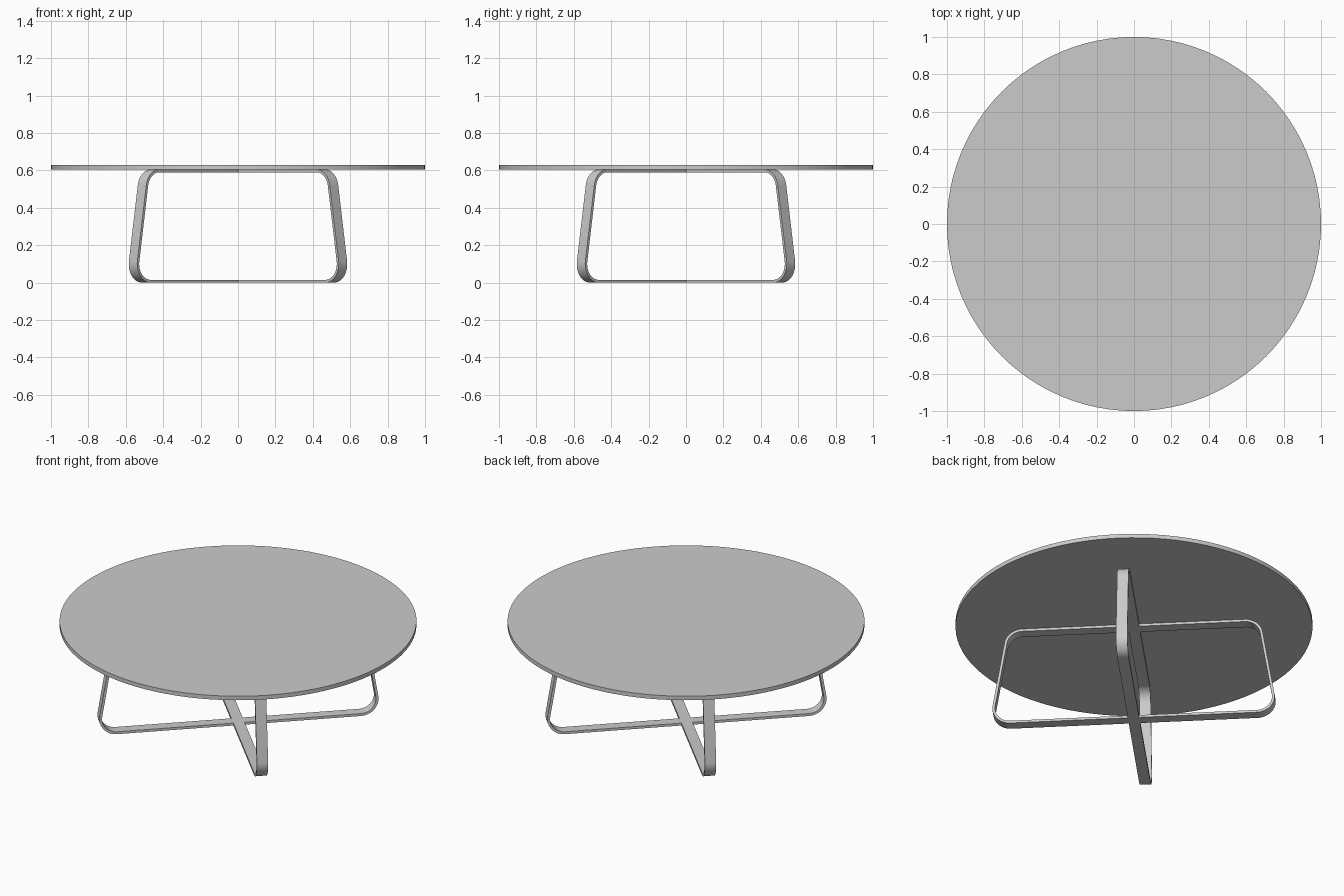
import bpy, bmesh
from math import pi, cos, sin, atan2, tan, radians
from mathutils import Matrix

cube = bpy.data.objects.get("Cube")
if cube:
    bpy.data.objects.remove(cube, do_unlink=True)

UNDERSIDE, TOP = 0.605, 0.63
BAND_WIDTH, BAND_THICK = 0.064, 0.015
FOOT_HALF, HEAD_HALF = 0.812, 0.712
CORNER, STEPS = 0.1, 12

grey = bpy.data.materials.new("light_grey")
grey.use_nodes = True
grey.diffuse_color = (0.6, 0.6, 0.6, 1)
grey.node_tree.nodes["Principled BSDF"].inputs["Base Color"].default_value = (0.6, 0.6, 0.6, 1)


def finish(name, bm):
    bmesh.ops.recalc_face_normals(bm, faces=bm.faces)
    mesh = bpy.data.meshes.new(name)
    bm.to_mesh(mesh)
    bm.free()
    mesh.materials.append(grey)
    obj = bpy.data.objects.new(name, mesh)
    bpy.context.collection.objects.link(obj)
    bpy.ops.object.select_all(action='DESELECT')
    obj.select_set(True)
    bpy.context.view_layer.objects.active = obj
    bpy.ops.object.shade_smooth_by_angle(angle=radians(35))
    return obj


def rounded_outline(inset):
    """Trapezoid with rounded corners; insets share the corner centres."""
    lean = atan2(FOOT_HALF - HEAD_HALF, UNDERSIDE)
    foot_x = FOOT_HALF - CORNER / tan((pi / 2 - lean) / 2)
    head_x = HEAD_HALF - CORNER / tan((pi / 2 + lean) / 2)
    radius = CORNER - inset
    right = []
    for cx, cz, a0, a1 in ((foot_x, CORNER, -pi / 2, lean),
                           (head_x, UNDERSIDE - CORNER, lean, pi / 2)):
        for i in range(STEPS + 1):
            a = a0 + (a1 - a0) * i / STEPS
            right.append((cx + radius * cos(a), cz + radius * sin(a)))
    return right + [(-x, z) for x, z in reversed(right)]


def leg_frame(name, angle):
    """Flat metal band bent into a closed loop."""
    bm = bmesh.new()
    half = BAND_WIDTH / 2
    rings = [[bm.verts.new((x, y, z)) for x, z in rounded_outline(inset)]
             for inset, y in ((0, -half), (0, half), (BAND_THICK, half), (BAND_THICK, -half))]
    count = len(rings[0])
    for k in range(4):
        a, b = rings[k], rings[(k + 1) % 4]
        for i in range(count):
            j = (i + 1) % count
            bm.faces.new((a[i], a[j], b[j], b[i]))
    bm.transform(Matrix.Rotation(angle, 4, 'Z'))
    return finish(name, bm)


# Round tabletop
bm = bmesh.new()
bmesh.ops.create_cone(bm, cap_ends=True, segments=96, radius1=1, radius2=1,
                      depth=TOP - UNDERSIDE,
                      matrix=Matrix.Translation((0, 0, (TOP + UNDERSIDE) / 2)))
finish("tabletop", bm)

# Two crossing leg loops on the diagonals
leg_frame("leg_frame_a", pi / 4)
leg_frame("leg_frame_b", -pi / 4)
